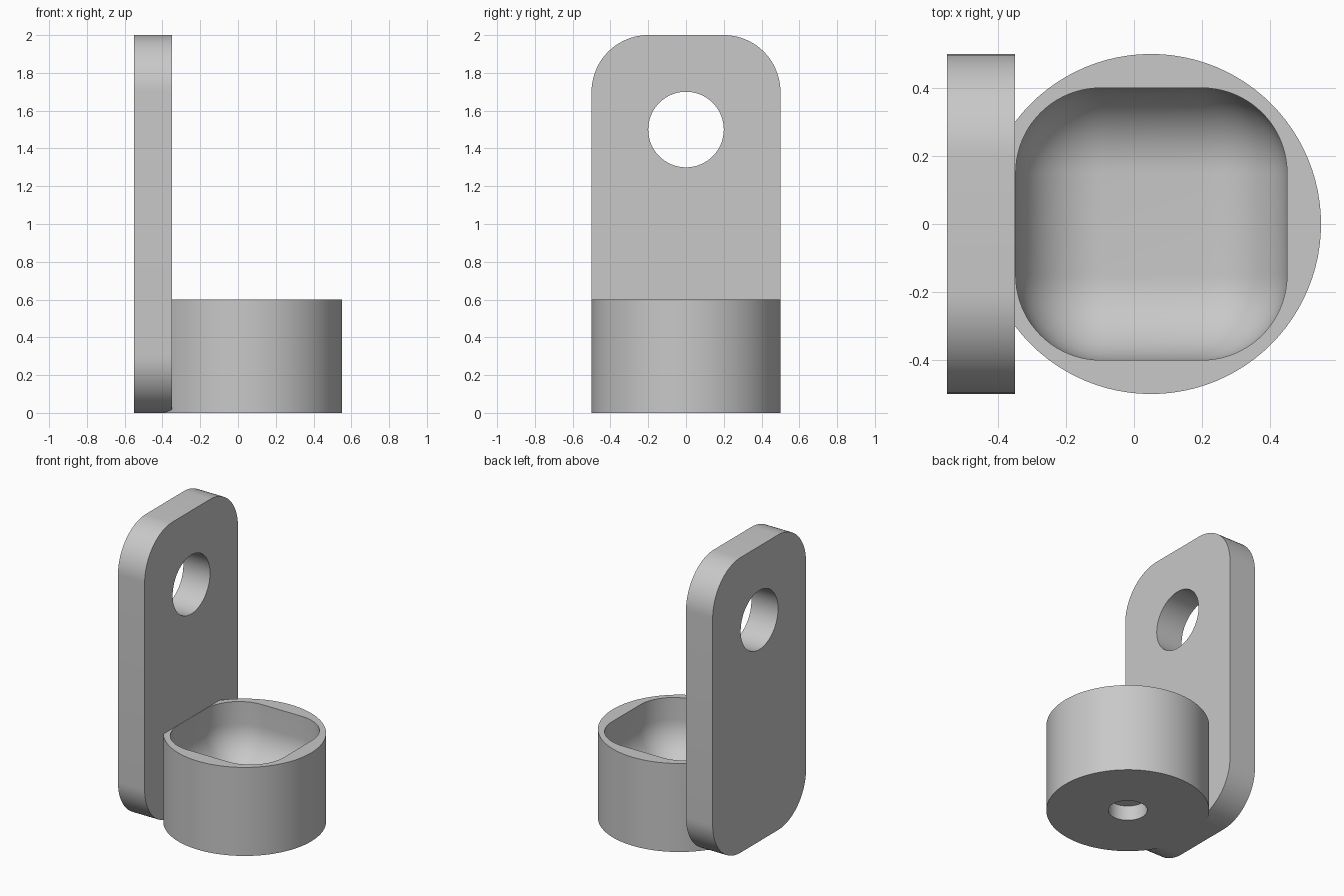
import bpy, bmesh, math
from mathutils import Matrix, Vector

cube = bpy.data.objects.get("Cube")
if cube:
    bpy.data.objects.remove(cube, do_unlink=True)

grey = bpy.data.materials.new("light_grey")
grey.use_nodes = True
COLOUR = (0.58, 0.58, 0.58, 1)
grey.diffuse_color = COLOUR
grey.node_tree.nodes["Principled BSDF"].inputs["Base Color"].default_value = COLOUR


def finish(bm, name):
    bmesh.ops.recalc_face_normals(bm, faces=bm.faces)
    mesh = bpy.data.meshes.new(name)
    bm.to_mesh(mesh)
    bm.free()
    mesh.materials.append(grey)
    obj = bpy.data.objects.new(name, mesh)
    bpy.context.collection.objects.link(obj)
    return obj


def rounded_box(name, centre, size, radius, axis=None):
    """Box with all edges rounded, or only those parallel to one axis."""
    bm = bmesh.new()
    bmesh.ops.create_cube(bm, size=1)
    bmesh.ops.scale(bm, vec=size, verts=bm.verts)
    edges = [e for e in bm.edges if axis is None or
             abs((e.verts[0].co - e.verts[1].co)[axis]) > 0.01]
    bmesh.ops.bevel(bm, geom=edges, offset=radius, segments=20,
                    profile=0.5, affect='EDGES')
    bmesh.ops.translate(bm, vec=centre, verts=bm.verts)
    return finish(bm, name)


def cylinder(name, centre, radius, depth, turn=None):
    bm = bmesh.new()
    bmesh.ops.create_cone(bm, cap_ends=True, segments=96, radius1=radius,
                          radius2=radius, depth=depth)
    if turn:
        bmesh.ops.rotate(bm, matrix=Matrix.Rotation(math.pi / 2, 3, turn),
                         verts=bm.verts)
    bmesh.ops.translate(bm, vec=centre, verts=bm.verts)
    return finish(bm, name)


def combine(target, other, operation):
    """Apply a boolean and discard the second object."""
    other.hide_render = True
    mod = target.modifiers.new(operation.lower(), 'BOOLEAN')
    mod.operation = operation
    mod.solver = 'EXACT'
    mod.object = other
    bpy.context.view_layer.objects.active = target
    bpy.ops.object.modifier_apply(modifier=mod.name)
    bpy.data.objects.remove(other, do_unlink=True)


# Upright mounting plate with rounded corners
bracket = rounded_box("cup_bracket", (-0.45, 0, 1), (0.2, 1, 2), 0.3, axis=0)

# Round cup body fused to the plate
combine(bracket, cylinder("cup_body", (0.05, 0, 0.3), 0.5, 0.6), 'UNION')

# Rounded cavity, blind hole underneath, through hole in the plate
combine(bracket, rounded_box("cavity", (0.051, 0, 0.6), (0.798, 0.8, 0.8), 0.25), 'DIFFERENCE')
combine(bracket, cylinder("base_hole", (0.05, 0, 0), 0.12, 0.2), 'DIFFERENCE')
combine(bracket, cylinder("plate_hole", (-0.45, 0, 1.5), 0.2, 0.6, 'Y'), 'DIFFERENCE')

bpy.ops.object.select_all(action='DESELECT')
bracket.select_set(True)
bpy.context.view_layer.objects.active = bracket
bpy.ops.object.shade_smooth_by_angle(angle=math.radians(30))
